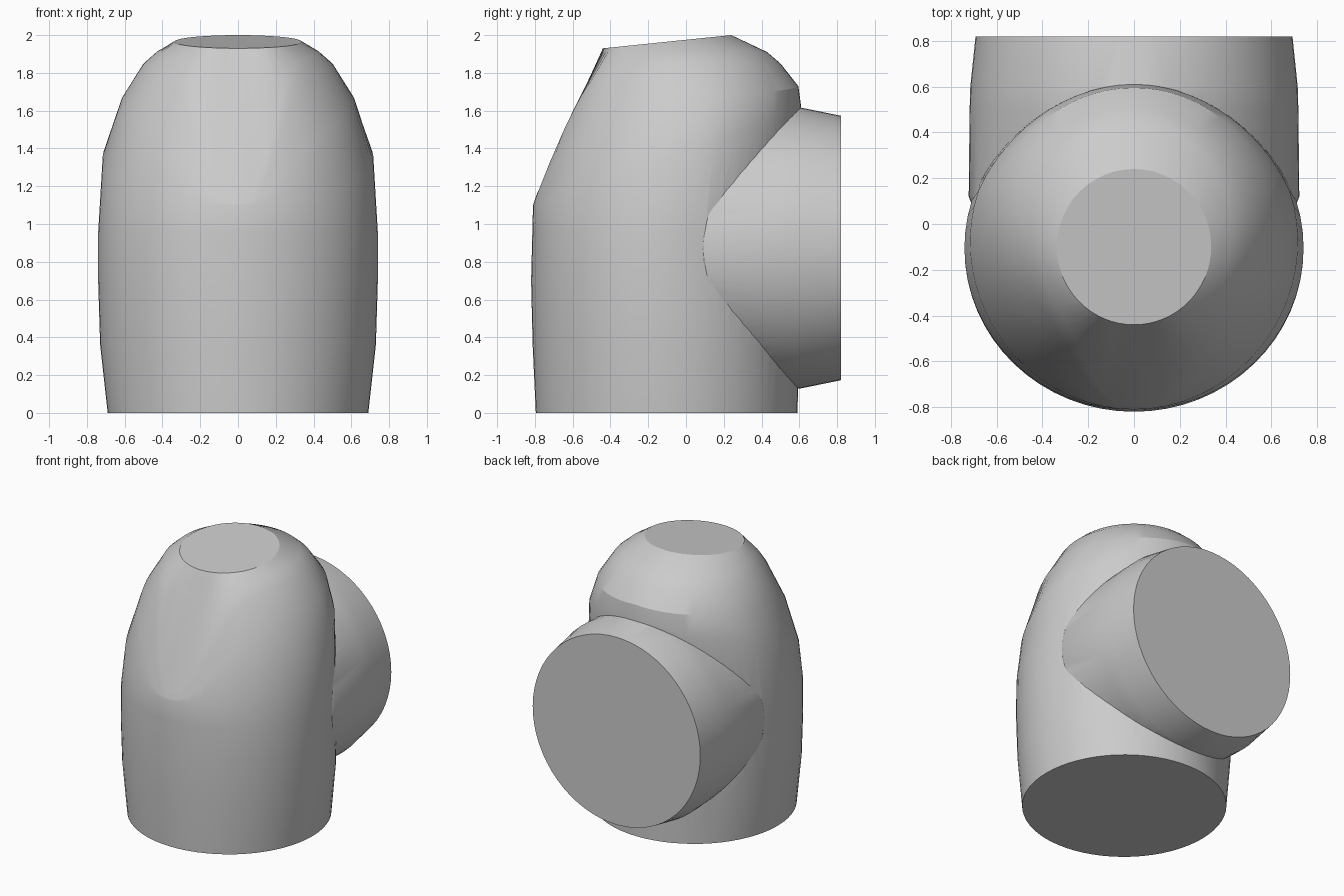
import bpy, bmesh
from math import sin, cos, pi, degrees

if "Cube" in bpy.data.objects:
    bpy.data.objects.remove(bpy.data.objects["Cube"])

N = 64


def interp(table, t):
    """Piecewise linear lookup in a list of (key, value)."""
    if t <= table[0][0]:
        return table[0][1]
    for (a, u), (b, v) in zip(table, table[1:]):
        if t <= b:
            return u + (v - u) * (t - a) / (b - a)
    return table[-1][1]


def loft(name, rings):
    """Closed skin through rings of equal length, capped at both ends."""
    bm = bmesh.new()
    loops = [[bm.verts.new(p) for p in ring] for ring in rings]
    for lo, hi in zip(loops, loops[1:]):
        for i in range(N):
            j = (i + 1) % N
            bm.faces.new((lo[i], lo[j], hi[j], hi[i]))
    bm.faces.new(loops[0][::-1])
    bm.faces.new(loops[-1])
    bmesh.ops.recalc_face_normals(bm, faces=bm.faces)
    me = bpy.data.meshes.new(name)
    bm.to_mesh(me)
    bm.free()
    ob = bpy.data.objects.new(name, me)
    bpy.context.collection.objects.link(ob)
    return ob


# Body outline by height: half width, front edge, back edge
WIDTH = [(0, .69), (.36, .73), (.85, .745), (1.15, .732), (1.44, .71),
         (1.69, .605), (1.85, .50), (1.92, .42)]
FRONT = [(0, -.795), (.36, -.812), (.7, -.82), (1.1, -.81), (1.43, -.70),
         (1.75, -.575), (1.85, -.51), (1.93, -.44)]
BACK = [(0, .59), (.36, .60), (1.62, .61), (1.73, .595), (1.85, .50), (1.91, .43)]

# Shoulder rings: height by angle away from the front, dipping into a trough
DIPS = [
    [(0, 1.105), (8, 1.12), (17, 1.22), (27, 1.38), (36, 1.47), (67, 1.62), (90, 1.67), (180, 1.73)],
    [(0, 1.12), (6, 1.13), (12, 1.24), (20, 1.49), (27, 1.65), (40, 1.77), (70, 1.84), (90, 1.85), (180, 1.85)],
    [(0, 1.15), (6, 1.17), (12, 1.34), (20, 1.62), (27, 1.76), (40, 1.86), (70, 1.91), (90, 1.915), (180, 1.91)],
]


def body_ring(height):
    ring = []
    for i in range(N):
        a = 2 * pi * i / N
        z = height(a)
        f, b = interp(FRONT, z), interp(BACK, z)
        ring.append((interp(WIDTH, z) * sin(a), (f + b) / 2 - cos(a) * (b - f) / 2, z))
    return ring


def dip_height(table):
    return lambda a: interp(table, degrees(min(a, 2 * pi - a)))


# Main body: upright rings, a tilted shoulder, dipped rings and a sloping flat top
rings = [body_ring(lambda a, z=z: z) for z in (0, .36, .7, .95)]
rings.append(body_ring(lambda a: 1.36 - .26 * cos(a)))
rings += [body_ring(dip_height(t)) for t in DIPS]
angles = [2 * pi * i / N for i in range(N)]
rings.append([(.337 * sin(a), -.10 - .34 * cos(a), 1.965 - .035 * cos(a)) for a in angles])
body = loft("body", rings)

# Rear branch: (y, half width, half height)
SECTIONS = [(-.02, .67, .65), (.12, .722, .70), (.5, .718, .74), (.6, .715, .745), (.82, .692, .70)]
branch = loft("rear_branch", [[(w * cos(a), y, .873 + h * sin(a)) for a in angles]
                              for y, w, h in SECTIONS])

# Fuse the branch into the body
mod = body.modifiers.new("union", "BOOLEAN")
mod.operation = "UNION"
mod.solver = "EXACT"
mod.object = branch
bpy.context.view_layer.objects.active = body
body.select_set(True)
bpy.ops.object.modifier_apply(modifier=mod.name)
bpy.data.objects.remove(branch)
bpy.ops.object.shade_smooth_by_angle(angle=.4)
